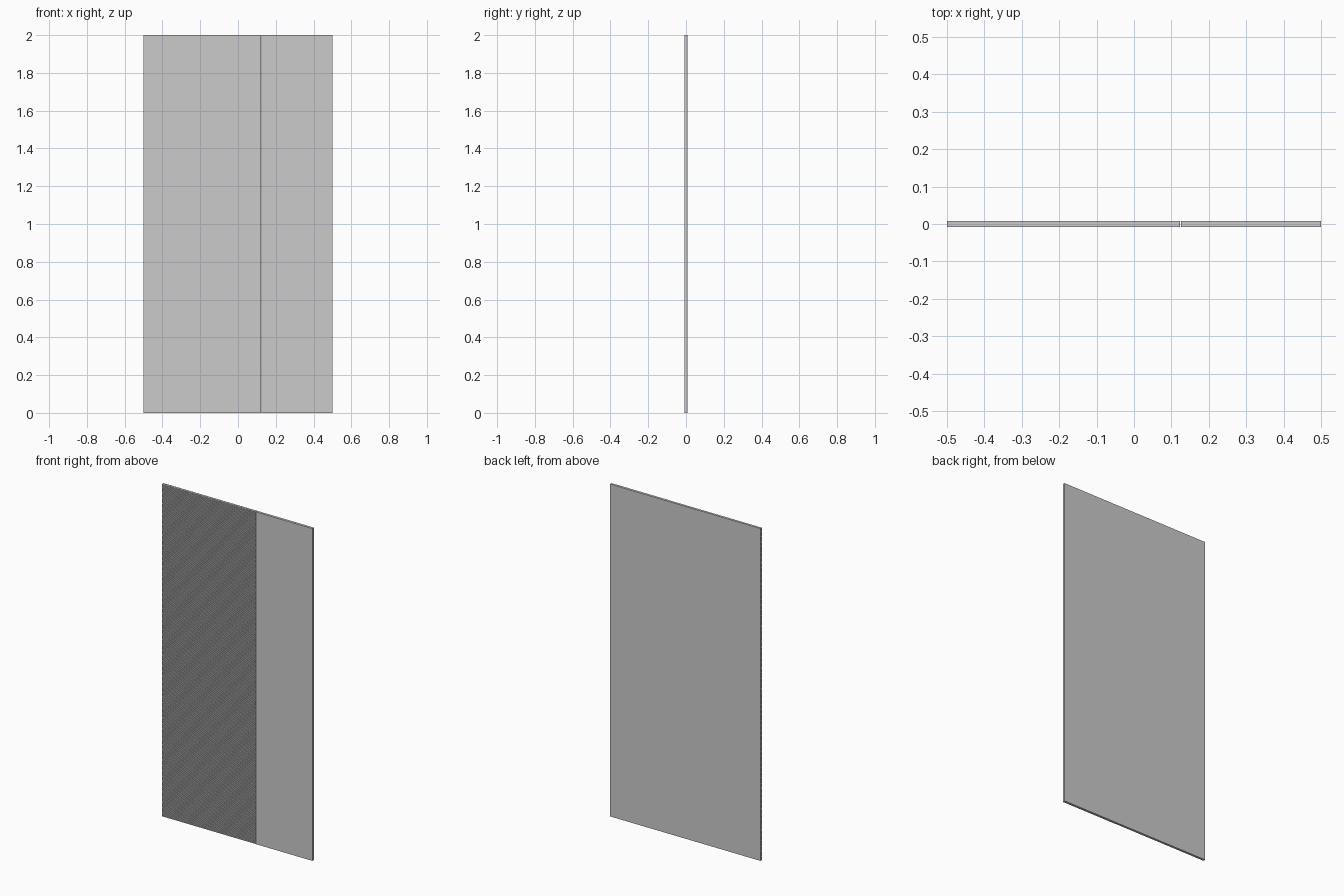
import bpy, bmesh

if "Cube" in bpy.data.objects:
    bpy.data.objects.remove(bpy.data.objects["Cube"])

FRONT, BACK = -0.0075, 0.0075
SPLIT = 0.125
HEIGHT = 2.0
RIBS = 364
DEPTH = 0.003


def extrude_profile(name, profile, x0, x1):
    """Extrude a (y, z) outline along x."""
    bm = bmesh.new()
    face = bm.faces.new([bm.verts.new((x0, y, z)) for y, z in profile])
    res = bmesh.ops.extrude_face_region(bm, geom=[face])
    verts = [v for v in res["geom"] if isinstance(v, bmesh.types.BMVert)]
    bmesh.ops.translate(bm, verts=verts, vec=(x1 - x0, 0, 0))
    bmesh.ops.recalc_face_normals(bm, faces=bm.faces)
    mesh = bpy.data.meshes.new(name)
    bm.to_mesh(mesh)
    bm.free()
    obj = bpy.data.objects.new(name, mesh)
    bpy.context.collection.objects.link(obj)
    return obj


# Finely ribbed slats: square ribs separated by narrow grooves
pitch = HEIGHT / RIBS
ribs = [(FRONT + DEPTH, 0)]
for i in range(RIBS):
    z = i * pitch
    ribs += [(FRONT + DEPTH, z + 0.12 * pitch), (FRONT, z + 0.12 * pitch),
             (FRONT, z + 0.88 * pitch), (FRONT + DEPTH, z + 0.88 * pitch)]
ribs += [(FRONT + DEPTH, HEIGHT), (BACK, HEIGHT), (BACK, 0)]
extrude_profile("ribbed_panel", ribs, -0.5, SPLIT - 0.002)

# Plain panel beside it
extrude_profile("plain_panel",
                [(FRONT, 0), (FRONT, HEIGHT), (BACK, HEIGHT), (BACK, 0)],
                SPLIT, 0.5)
